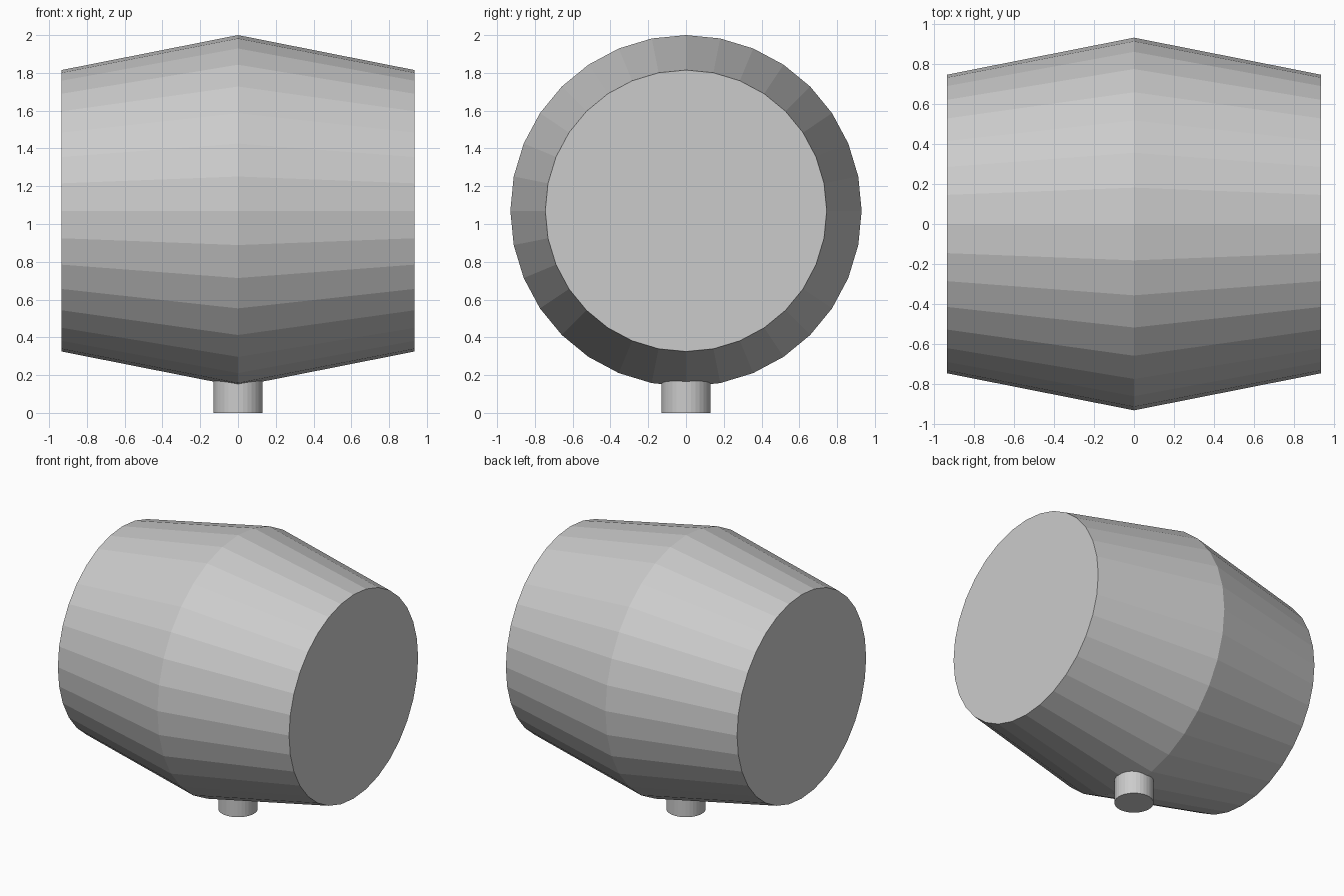
import bpy, bmesh, math
from mathutils import Matrix

if "Cube" in bpy.data.objects:
    bpy.data.objects.remove(bpy.data.objects["Cube"])

SIDES = 32


def make_object(name, bm):
    bmesh.ops.recalc_face_normals(bm, faces=bm.faces)
    mesh = bpy.data.meshes.new(name)
    bm.to_mesh(mesh)
    bm.free()
    obj = bpy.data.objects.new(name, mesh)
    bpy.context.collection.objects.link(obj)
    return obj


# Barrel body: three rings along x, widest in the middle, capped at both ends
bm = bmesh.new()
rings = []
for x, r in ((-0.934, 0.745), (0, 0.93), (0.934, 0.745)):
    rings.append([bm.verts.new((x, r * math.sin(a), 1.07 + r * math.cos(a)))
                  for a in (math.tau * i / SIDES for i in range(SIDES))])
for a, b in zip(rings, rings[1:]):
    for i in range(SIDES):
        j = (i + 1) % SIDES
        bm.faces.new((a[i], a[j], b[j], b[i]))
bm.faces.new(rings[0])
bm.faces.new(rings[-1])
make_object("barrel_body", bm)

# Short round spout under the barrel, sunk into its lowest point
bm = bmesh.new()
bmesh.ops.create_cone(bm, cap_ends=True, segments=SIDES, radius1=0.13, radius2=0.13,
                      depth=0.22, matrix=Matrix.Translation((0, 0, 0.11)))
make_object("bottom_spout", bm)
